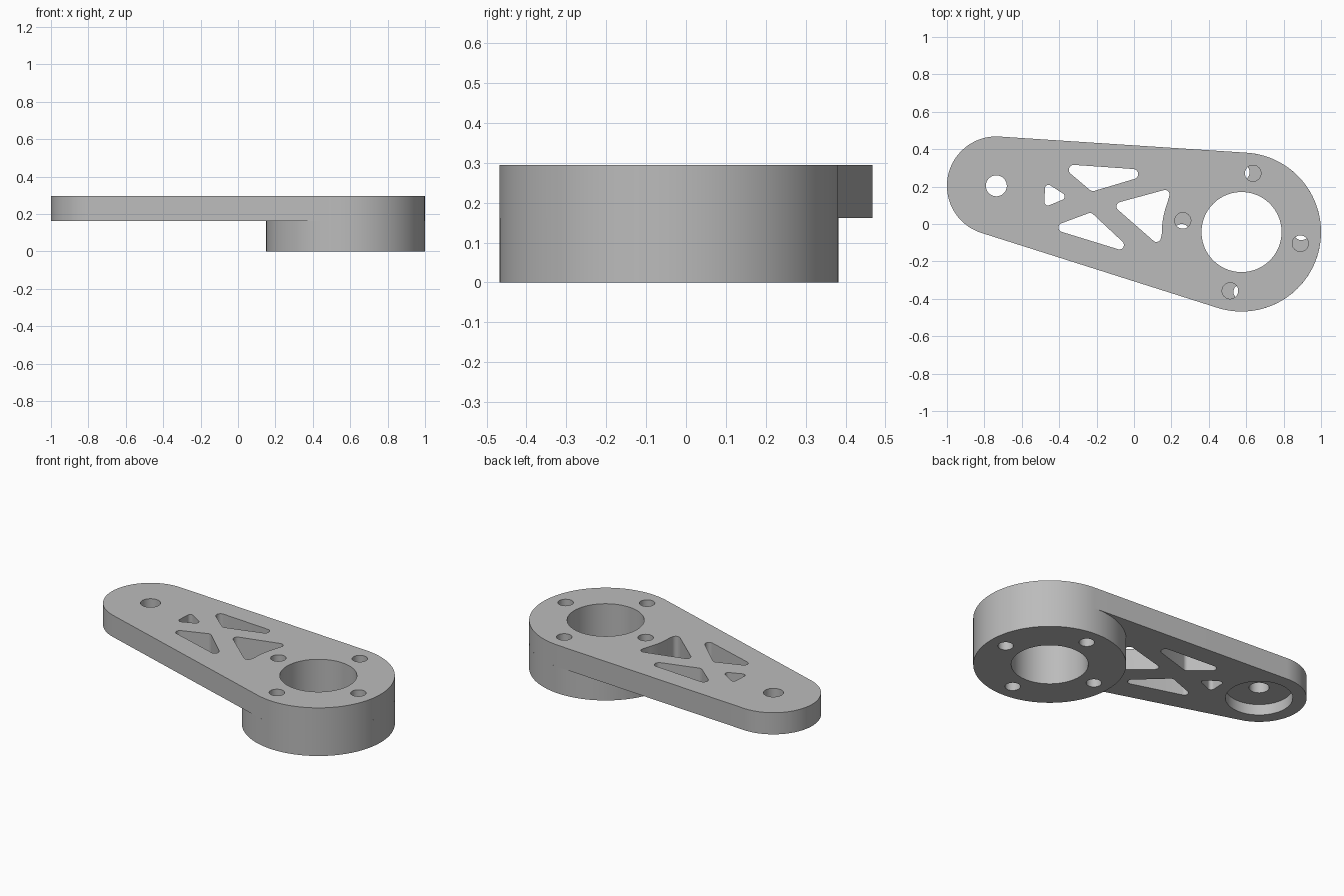
import bpy, bmesh, math
from mathutils import Vector

if "Cube" in bpy.data.objects:
    bpy.data.objects.remove(bpy.data.objects["Cube"], do_unlink=True)

HUB = Vector((0.575, -0.043))      # centre of the round hub
TIP = Vector((-0.736, 0.204))      # centre of the narrow end
HUB_R, TIP_R = 0.425, 0.264
STEP, TOP = 0.162, 0.295           # underside and top of the arm

grey = bpy.data.materials.new("plain_grey")
grey.use_nodes = True
grey.diffuse_color = (0.5, 0.5, 0.5, 1)
grey.node_tree.nodes["Principled BSDF"].inputs["Base Color"].default_value = (0.5, 0.5, 0.5, 1)


def polar(centre, radius, angle):
    return centre + radius * Vector((math.cos(angle), math.sin(angle)))


def circle(centre, radius, n=96):
    return [polar(centre, radius, math.tau * i / n) for i in range(n)]


def wrap(circles, n=10):
    """Belt outline around (centre, radius) circles given counter-clockwise."""
    normals = []
    for i, (c1, r1) in enumerate(circles):
        c2, r2 = circles[(i + 1) % len(circles)]
        d = c2 - c1
        normals.append(math.atan2(d.y, d.x) - math.acos((r1 - r2) / d.length))
    arcs = []
    for i, (c, r) in enumerate(circles):
        start = normals[i - 1]
        sweep = (normals[i] - start) % math.tau
        arcs.append([polar(c, r, start + sweep * k / n) for k in range(n + 1)])
    return arcs


def prism(name, outline, z0, z1):
    bm = bmesh.new()
    face = bm.faces.new([bm.verts.new((p.x, p.y, z0)) for p in outline])
    ext = bmesh.ops.extrude_face_region(bm, geom=[face])
    verts = [v for v in ext["geom"] if isinstance(v, bmesh.types.BMVert)]
    bmesh.ops.translate(bm, verts=verts, vec=(0, 0, z1 - z0))
    bmesh.ops.recalc_face_normals(bm, faces=bm.faces)
    mesh = bpy.data.meshes.new(name)
    bm.to_mesh(mesh)
    bm.free()
    mesh.materials.append(grey)
    obj = bpy.data.objects.new(name, mesh)
    bpy.context.collection.objects.link(obj)
    return obj


def cut(target, outline, z0=-0.1, z1=0.4):
    cutter = prism("cutter", outline, z0, z1)
    cutter.hide_render = True
    mod = target.modifiers.new("cut", "BOOLEAN")
    mod.operation, mod.solver, mod.object = "DIFFERENCE", "EXACT", cutter
    bpy.context.view_layer.objects.active = target
    bpy.ops.object.modifier_apply(modifier=mod.name)
    bpy.data.objects.remove(cutter, do_unlink=True)


def drill_hub(target, first_angle):
    """Large bore and four screw holes around it."""
    cut(target, circle(HUB, 0.214))
    for i in range(4):
        cut(target, circle(polar(HUB, 0.32, first_angle + i * math.pi / 2), 0.043, 40))


# Tapered arm plate
arm = prism("arm_plate", sum(wrap([(HUB, HUB_R), (TIP, TIP_R)], 72), []), STEP, TOP)
drill_hub(arm, math.radians(-11))

# Pivot hole with a counterbore from below
cut(arm, circle(TIP, 0.056, 48))
cut(arm, circle(TIP, 0.187), 0, (STEP + TOP) / 2)

# Rounded triangular lightening pockets: corner radius, corner centres
pockets = [
    (0.027, (-0.321, 0.289), (-0.219, 0.203), (-0.005, 0.267)),
    (0.019, (-0.457, 0.19), (-0.46, 0.118), (-0.39, 0.147)),
    (0.024, (-0.38, -0.019), (-0.078, -0.112), (-0.235, 0.035)),
    (0.024, (-0.07, 0.094), (0.12, -0.072), (0.166, 0.158)),
]
for i, (r, *corners) in enumerate(pockets):
    arcs = wrap([(Vector(c), r) for c in corners])
    if i == 3:  # the side next to the hub follows the hub's curve
        arcs.insert(2, [polar(HUB, HUB_R + 0.001, math.radians(a)) for a in range(181, 158, -2)])
    cut(arm, sum(arcs, []))

# Round hub disc below the arm
disc = prism("hub_disc", circle(HUB, HUB_R, 144), 0, STEP)
drill_hub(disc, 0)

# Smooth round walls, keep rims sharp
bpy.ops.object.select_all(action="DESELECT")
for obj in (arm, disc):
    obj.select_set(True)
bpy.context.view_layer.objects.active = arm
bpy.ops.object.shade_smooth_by_angle(angle=math.radians(30))
